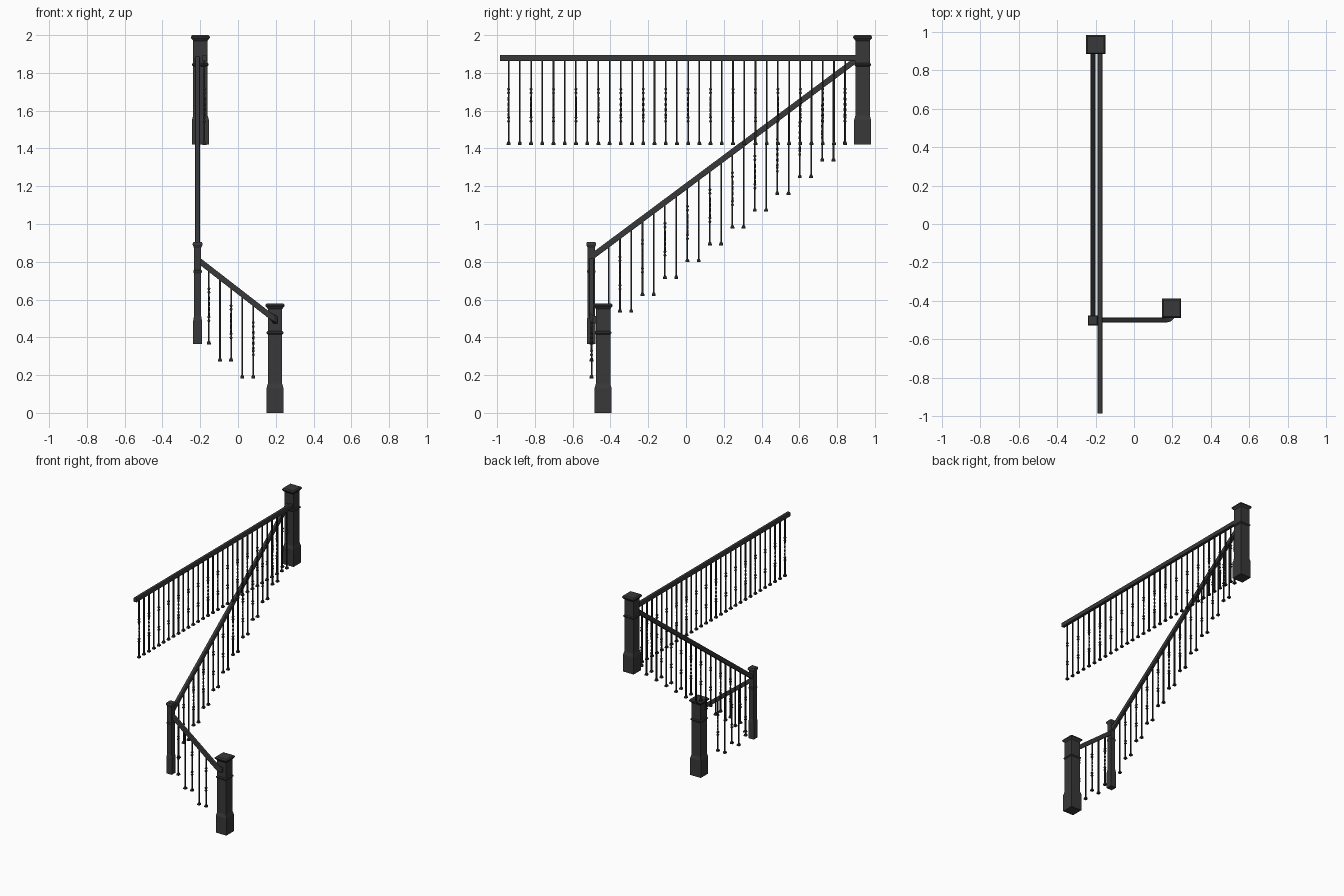
import bpy, bmesh, math
from mathutils import Vector

if "Cube" in bpy.data.objects:
    bpy.data.objects.remove(bpy.data.objects["Cube"])


def material(name, value):
    m = bpy.data.materials.new(name)
    m.use_nodes = True
    colour = (value, value, value, 1)
    m.diffuse_color = colour
    m.node_tree.nodes["Principled BSDF"].inputs["Base Color"].default_value = colour
    return m


WOOD = material("dark stained wood", 0.04)
IRON = material("black iron", 0.018)


def finish(bm, name, mat):
    bmesh.ops.recalc_face_normals(bm, faces=bm.faces)
    mesh = bpy.data.meshes.new(name)
    bm.to_mesh(mesh)
    bm.free()
    mesh.materials.append(mat)
    obj = bpy.data.objects.new(name, mesh)
    bpy.context.collection.objects.link(obj)


def loft(bm, rings):
    """Skin a list of equal point rings and cap both ends."""
    rings = [[bm.verts.new(p) for p in ring] for ring in rings]
    n = len(rings[0])
    for a, b in zip(rings, rings[1:]):
        for i in range(n):
            j = (i + 1) % n
            bm.faces.new((a[i], a[j], b[j], b[i]))
    bm.faces.new(rings[0])
    bm.faces.new(rings[-1])


def square_post(bm, x, y, z, profile):
    """Stack square sections given as (half width, height, turn)."""
    rings = []
    for r, h, turn in profile:
        angles = [turn + math.pi / 4 * k for k in (1, 3, 5, 7)]
        d = r * math.sqrt(2)
        rings.append([(x + d * math.cos(a), y + d * math.sin(a), z + h)
                      for a in angles])
    loft(bm, rings)


# Newel posts: plinth, tapered shoulder, shaft, collar and moulded cap
def newel(name, x, y, z, height, base, shaft, cap, plinth):
    collar = height - 0.155
    lip = (shaft + cap) / 2
    profile = [(base, 0), (base, plinth), (shaft, plinth + 0.025),
               (shaft, collar - 0.01), (lip, collar - 0.004),
               (lip, collar + 0.003), (shaft, collar + 0.008),
               (shaft, height - 0.03), (lip, height - 0.022),
               (cap, height - 0.015), (cap, height - 0.008),
               (cap * 0.86, height)]
    bm = bmesh.new()
    square_post(bm, x, y, z, [(r, h, 0) for r, h in profile])
    finish(bm, name, WOOD)


newel("bottom_newel", 0.196, -0.439, 0, 0.58, 0.045, 0.038, 0.05, 0.13)
newel("top_newel", -0.199, 0.935, 1.42, 0.58, 0.045, 0.038, 0.05, 0.13)
newel("landing_newel", -0.214, -0.502, 0.364, 0.54, 0.023, 0.019, 0.026, 0.125)


# Handrails: a softly chamfered section swept along a path
def rail(name, points, half_height):
    points = [Vector(p) for p in points]
    section = [(-0.011, -1), (0.011, -1), (0.0128, -0.75), (0.0128, 0.7),
               (0.01, 1), (-0.01, 1), (-0.0128, 0.7), (-0.0128, -0.75)]
    rings = []
    for i, p in enumerate(points):
        d = points[min(i + 1, len(points) - 1)] - points[max(i - 1, 0)]
        side = Vector((d.y, -d.x, 0)).normalized()
        rings.append([p + side * u + Vector((0, 0, v * half_height))
                      for u, v in section])
    bm = bmesh.new()
    loft(bm, rings)
    finish(bm, name, WOOD)


def slope_z(y):
    return 0.826 + 0.745 * (y + 0.5)


def lower_z(x):
    return 0.801 - 0.775 * (x + 0.2)


rail("level_handrail", [(-0.178, -0.986, 1.879), (-0.178, 0.9, 1.879)], 0.016)
rail("upper_stair_handrail",
     [(-0.214, y, slope_z(y)) for y in (-0.49, 0.9)], 0.019)
rail("lower_stair_handrail",
     [(-0.2, -0.5, lower_z(-0.2)), (0.17, -0.5, lower_z(0.17)),
      (0.187, -0.496, lower_z(0.187)), (0.196, -0.487, 0.494),
      (0.197, -0.47, 0.492)], 0.019)


# Balusters: square bars with shoes, every other one twisted between knuckles
def baluster(bm, x, y, z, top, knuckled):
    r = 0.0042
    profile = [(0.01, 0, 0), (0.01, 0.008, 0), (0.006, 0.017, 0), (r, 0.018, 0)]
    if knuckled:
        turn = 0
        for pair in (0.125, 0.275):
            for h in (pair, pair + 0.02):
                profile += [(r, h - 0.007, turn), (0.0075, h - 0.002, turn),
                            (0.0075, h + 0.002, turn), (r, h + 0.007, turn)]
            if turn == 0:
                for step in range(1, 13):
                    turn = step * math.pi / 6
                    profile.append((r, 0.152 + 0.0095 * (step - 1), turn))
    profile.append((r, top - z, 0))
    square_post(bm, x, y, z, profile)


bm = bmesh.new()
for i in range(31):
    baluster(bm, -0.178, -0.939 + 0.0594 * i, 1.419, 1.873, i % 2 == 0)
finish(bm, "level_balusters", IRON)

bm = bmesh.new()
for i in range(22):
    y = -0.409 + 0.0595 * i
    baluster(bm, -0.214, y, 0.442 + 0.089 * ((i + 1) // 2), slope_z(y), i % 2 == 1)
finish(bm, "upper_stair_balusters", IRON)

bm = bmesh.new()
for i in range(5):
    x = 0.081 - 0.0588 * i
    baluster(bm, x, -0.5, 0.183 + 0.09 * (i // 2), lower_z(x), i % 2 == 0)
finish(bm, "lower_stair_balusters", IRON)
